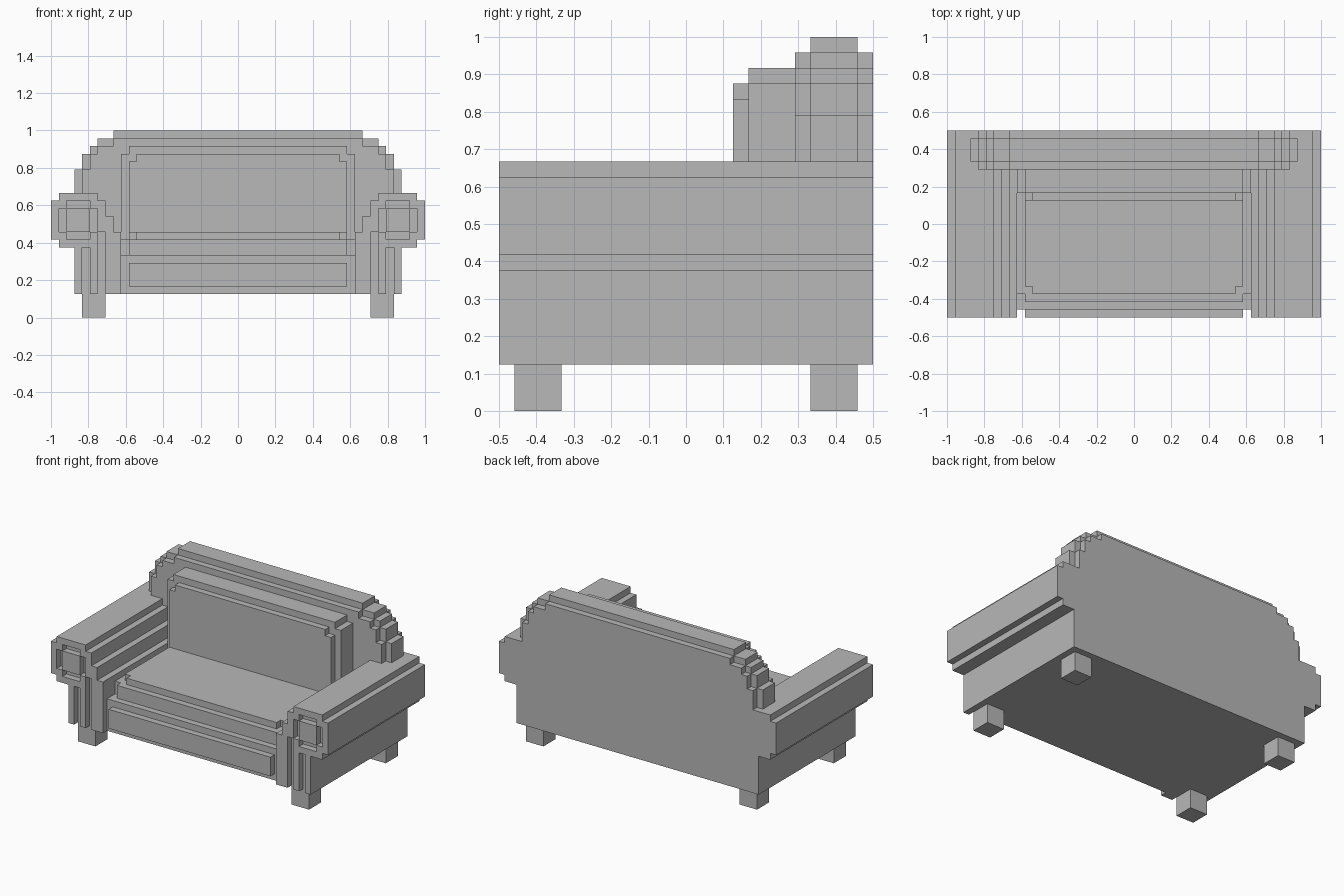
import bpy
import bmesh

U = 1 / 24  # one block of the stepped style

old = bpy.data.objects.get("Cube")
if old:
    bpy.data.objects.remove(old, do_unlink=True)

grey = bpy.data.materials.new("grey_upholstery")
grey.use_nodes = True
colour = (0.48, 0.48, 0.48, 1)
grey.diffuse_color = colour
grey.node_tree.nodes["Principled BSDF"].inputs["Base Color"].default_value = colour


def prism(name, outline, start, depth, axis="y"):
    """Extrude an outline, (x, z) along y or (x, y) along z, in block units."""
    bm = bmesh.new()
    if axis == "y":
        verts = [bm.verts.new((a * U, start * U, b * U)) for a, b in outline]
        move = (0, depth * U, 0)
    else:
        verts = [bm.verts.new((a * U, b * U, start * U)) for a, b in outline]
        move = (0, 0, depth * U)
    face = bm.faces.new(verts)
    top = bmesh.ops.extrude_face_region(bm, geom=[face])
    moved = [g for g in top["geom"] if isinstance(g, bmesh.types.BMVert)]
    bmesh.ops.translate(bm, verts=moved, vec=move)
    bmesh.ops.recalc_face_normals(bm, faces=bm.faces)
    mesh = bpy.data.meshes.new(name)
    bm.to_mesh(mesh)
    bm.free()
    mesh.materials.append(grey)
    obj = bpy.data.objects.new(name, mesh)
    bpy.context.collection.objects.link(obj)
    return obj


def rect(x0, x1, b0, b1):
    return [(x0, b0), (x1, b0), (x1, b1), (x0, b1)]


def stepped(base, steps):
    """Symmetric outline narrowing in steps of (half width, level)."""
    side, level = [], base
    for half, nxt in steps:
        side += [(half, level), (half, nxt)]
        level = nxt
    return side + [(-x, b) for x, b in reversed(side)]


def carve(obj, cutters):
    """Cut the shapes away, then discard them."""
    for c in cutters:
        c.hide_render = True
        mod = obj.modifiers.new("cut", "BOOLEAN")
        mod.operation, mod.solver, mod.object = "DIFFERENCE", "EXACT", c
    graph = bpy.context.evaluated_depsgraph_get()
    mesh = bpy.data.meshes.new_from_object(obj.evaluated_get(graph))
    obj.modifiers.clear()
    obj.data = mesh
    for c in cutters:
        bpy.data.objects.remove(c, do_unlink=True)


def mirror(obj):
    obj.modifiers.new("mirror", "MIRROR").use_axis[0] = True


# Base and front panel
prism("base", rect(-15, 15, 3, 8), -11, 23)
prism("front_panel", rect(-14, 14, 4, 7), -12, 1)

# Seat cushion with stepped front corners
prism("seat_cushion", stepped(7, [(15, -9 + 16), (15, 9)]) and
      [(x, -b) for x, b in stepped(-7, [(15, 9), (14, 10)])], 8, 2, "z")
prism("seat_cushion_top",
      [(x, -b) for x, b in stepped(-7, [(14, 8), (13, 9)])], 10, 1, "z")

# Backrest: slim outer shell and taller core
prism("backrest_shell", stepped(3, [(20, 19), (19, 21), (18, 22), (16, 23)]), 7, 5)
prism("backrest_core", stepped(4, [(21, 19), (20, 21), (19, 22), (18, 23), (16, 24)]), 8, 3)

# Back cushion
prism("back_cushion", stepped(8, [(15, 21), (14, 22)]), 4, 3)
prism("back_cushion_face", stepped(8, [(14, 20), (13, 21)]), 3, 1)

# Rolled arms with carved fronts
arm = prism("arms", [
    (15, 3), (21, 3), (21, 9), (23, 9), (23, 10), (24, 10), (24, 15), (23, 15),
    (23, 16), (18, 16), (18, 15), (17, 15), (17, 13), (16, 13), (16, 11), (15, 11)],
    -12, 24)
scroll = [(19, 10), (22, 10), (22, 11), (23, 11), (23, 14), (22, 14),
          (22, 15), (19, 15), (19, 14), (18, 14), (18, 11), (19, 11)]
carve(arm, [
    prism("scroll_cutter", scroll, -13, 2),
    prism("outer_groove_cutter", rect(19, 20, 2, 9), -13, 2),
    prism("inner_groove_cutter", rect(17, 18, 2, 11), -13, 2)])
mirror(arm)
mirror(prism("arm_buttons", rect(19, 22, 11, 14), -12, 1))

# Legs
for name, y in (("front_legs", -11), ("back_legs", 8)):
    mirror(prism(name, rect(17, 20, 0, 3), y, 3))
